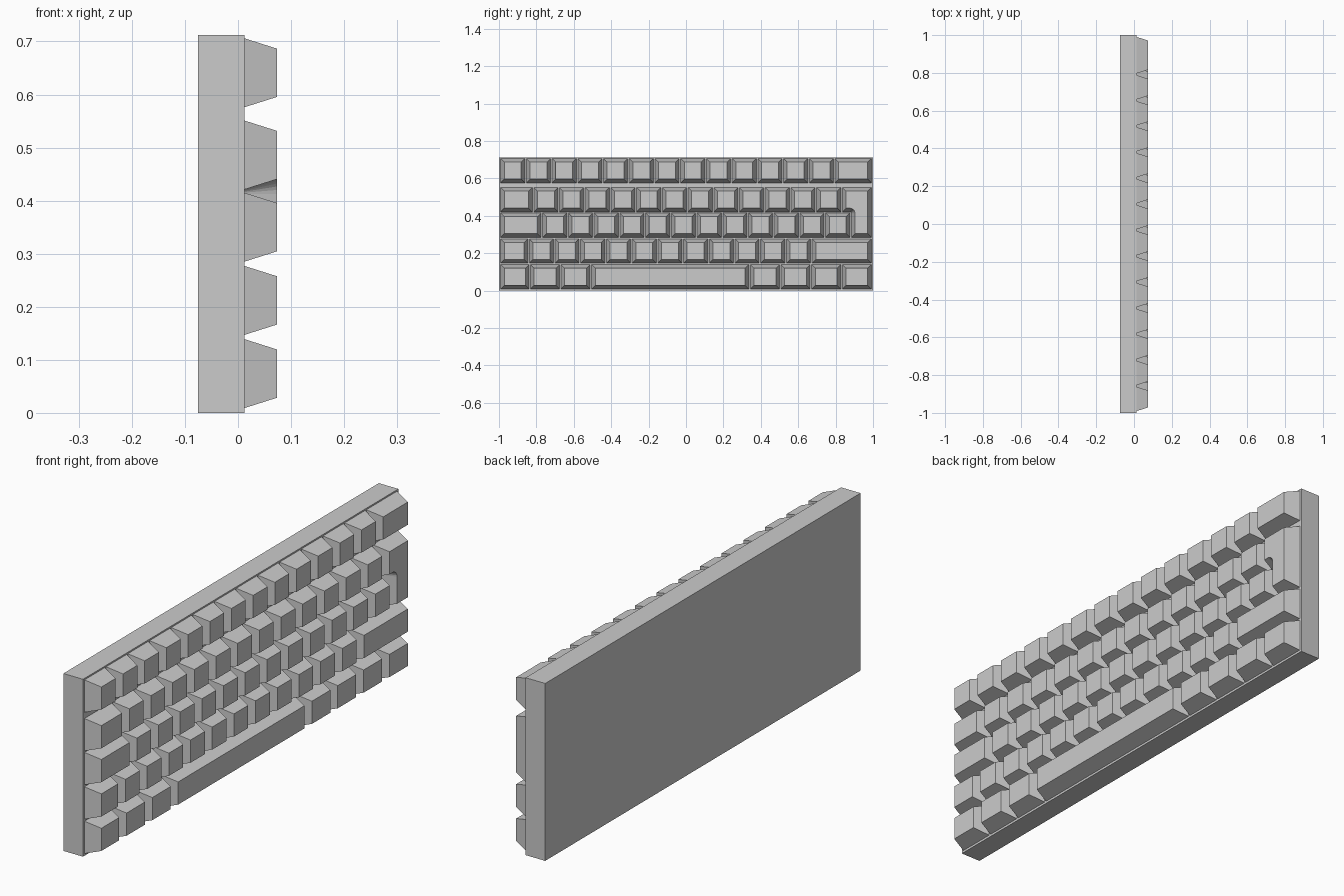
import bpy, bmesh, math

if "Cube" in bpy.data.objects:
    bpy.data.objects.remove(bpy.data.objects["Cube"])

PLATE_BACK, PLATE_FRONT, KEY_TOP = -0.075, 0.012, 0.0735
EDGE, GAP, TAPER, PITCH, KEY_H = 0.995, 0.008, 0.0195, 0.1375, 0.130


def loft(name, lower, upper, x0, x1):
    """Solid between two (y, z) outlines lying at x0 and x1."""
    bm = bmesh.new()
    a = [bm.verts.new((x0, y, z)) for y, z in lower]
    b = [bm.verts.new((x1, y, z)) for y, z in upper]
    n = len(a)
    bm.faces.new(a[::-1])
    bm.faces.new(b)
    for i in range(n):
        j = (i + 1) % n
        bm.faces.new((a[i], a[j], b[j], b[i]))
    bmesh.ops.recalc_face_normals(bm, faces=bm.faces)
    mesh = bpy.data.meshes.new(name)
    bm.to_mesh(mesh)
    bm.free()
    ob = bpy.data.objects.new(name, mesh)
    bpy.context.collection.objects.link(ob)
    return ob


def rect(y0, y1, z0, z1, d=0.0):
    return [(y0 + d, z0 + d), (y1 - d, z0 + d), (y1 - d, z1 - d), (y0 + d, z1 - d)]


def key_row(name, bounds, z):
    """Tapered keys between successive boundaries."""
    for i, (l, r) in enumerate(zip(bounds, bounds[1:])):
        box = (l + GAP / 2, r - GAP / 2, z, z + KEY_H)
        loft(f"{name}_key_{i + 1}", rect(*box), rect(*box, TAPER), PLATE_FRONT, KEY_TOP)


def run(start, count):
    return [start + i * PITCH for i in range(count + 1)]


# Base plate
plate = rect(-1, 1, 0, 0.712)
loft("base_plate", plate, plate, PLATE_BACK, PLATE_FRONT)

# Rows of keys, bottom to top
key_row("bottom_row", [-EDGE, -0.835, -0.672, -0.508, 0.340, 0.504, 0.668, 0.832, EDGE], 0.009)
key_row("shift_row", [-EDGE] + run(-0.842, 11) + [EDGE], 0.147)
key_row("home_row", [-EDGE] + run(-0.770, 12), 0.285)
key_row("upper_row", [-EDGE] + run(-0.818, 12), 0.421)
key_row("number_row", run(-EDGE, 13) + [EDGE], 0.576)


# L-shaped enter key with a rounded inner corner
def enter_outline(d):
    y0, ym, y1 = 0.836 + d, 0.884 + d, EDGE - GAP / 2 - d
    z0, zm, z1 = 0.285 + d, 0.421 + d, 0.551 - d
    r = 0.008 + d
    arc = [(ym - r + r * math.cos(t), zm - r + r * math.sin(t))
           for t in (math.pi / 2 * i / 6 for i in range(7))]
    return [(y0, z1), (y1, z1), (y1, z0), (ym, z0)] + arc + [(y0, zm)]


loft("enter_key", enter_outline(0), enter_outline(TAPER), PLATE_FRONT, KEY_TOP)
